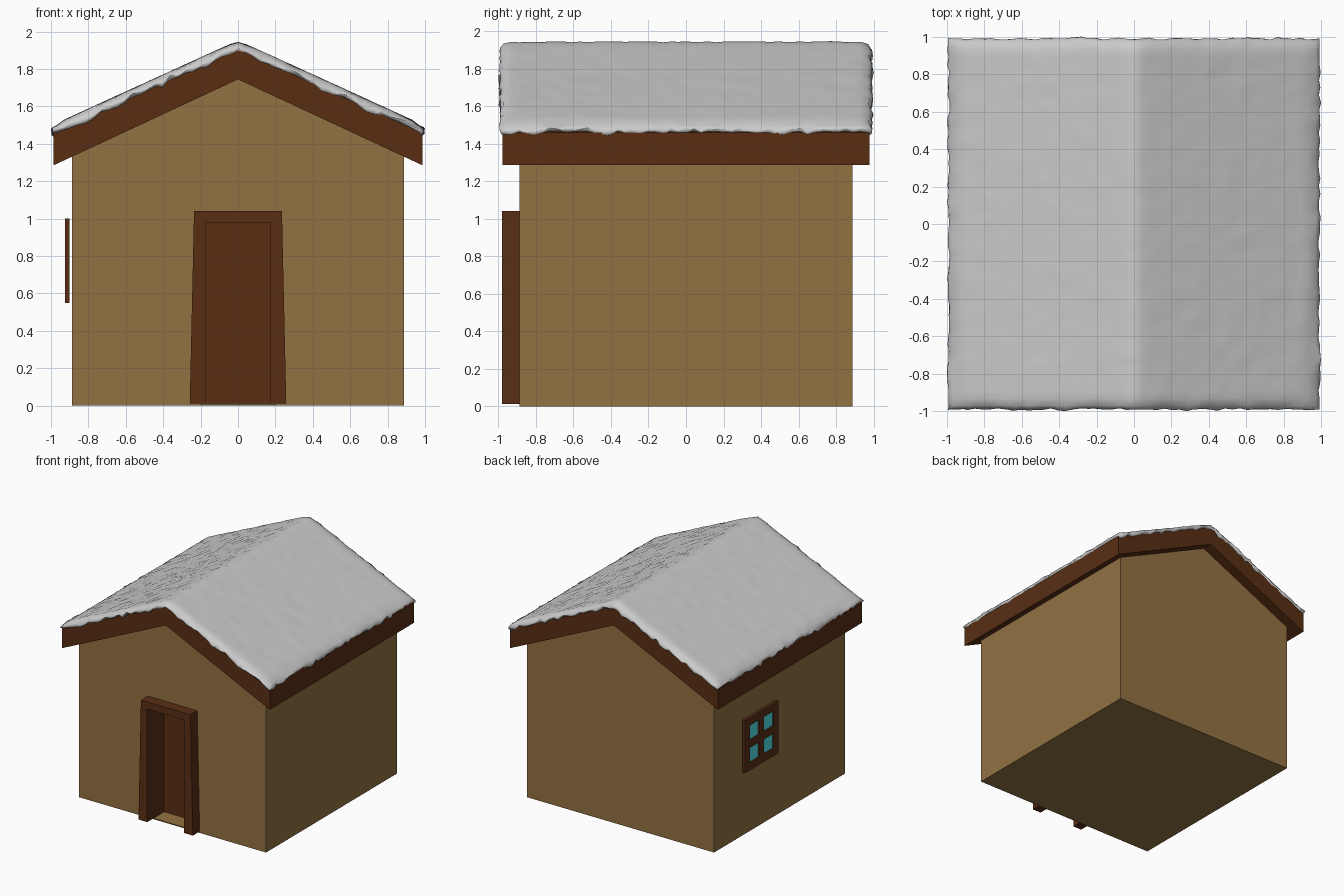
import bpy, bmesh, random
from math import sqrt

if "Cube" in bpy.data.objects:
    bpy.data.objects.remove(bpy.data.objects["Cube"])

random.seed(4)


def material(name, rgb):
    m = bpy.data.materials.new(name)
    m.diffuse_color = (*rgb, 1)
    m.use_nodes = True
    m.node_tree.nodes["Principled BSDF"].inputs["Base Color"].default_value = m.diffuse_color
    return m


WALL = material("tan_wall", (0.29, 0.17, 0.055))
WOOD = material("dark_wood", (0.10, 0.027, 0.007))
GLASS = material("teal_glass", (0.08, 0.75, 0.8))


def finish(name, bm, mat=None):
    bmesh.ops.recalc_face_normals(bm, faces=bm.faces)
    me = bpy.data.meshes.new(name)
    bm.to_mesh(me)
    bm.free()
    ob = bpy.data.objects.new(name, me)
    bpy.context.collection.objects.link(ob)
    if mat:
        me.materials.append(mat)
    return ob


def extrude_profile(name, pts, y0, y1, mat=None):
    """Extrude a closed XZ outline from y0 to y1."""
    bm = bmesh.new()
    face = bm.faces.new([bm.verts.new((x, y0, z)) for x, z in pts])
    out = bmesh.ops.extrude_face_region(bm, geom=[face])
    for v in out["geom"]:
        if isinstance(v, bmesh.types.BMVert):
            v.co.y = y1
    return finish(name, bm, mat)


def box(name, x, y, z, mat=None):
    return extrude_profile(name, [(x[0], z[0]), (x[1], z[0]), (x[1], z[1]), (x[0], z[1])], *y, mat)


# Gabled house body with a doorway recess
walls = extrude_profile("walls", [(-0.888, 0), (0.888, 0), (0.888, 1.34), (0, 1.76), (-0.888, 1.34)],
                        -0.888, 0.888, WALL)
cutter = box("doorway_cutter", (-0.2, 0.2), (-1.0, -0.71), (0.01, 1.0))
cutter.hide_render = True
cutter.hide_viewport = False
mod = walls.modifiers.new("doorway", "BOOLEAN")
mod.operation = "DIFFERENCE"
mod.object = cutter
bpy.context.view_layer.objects.active = walls
bpy.ops.object.modifier_apply(modifier=mod.name)
bpy.data.objects.remove(cutter)

# Pitched roof slab
extrude_profile("roof", [(-0.987, 1.285), (0, 1.745), (0.987, 1.285), (0.987, 1.458),
                         (0, 1.905), (-0.987, 1.458)], -0.978, 0.978, WOOD)

# Tapered door frame and recessed door
extrude_profile("door_frame", [(-0.258, 0.012), (-0.175, 0.012), (-0.175, 0.98), (0.175, 0.98),
                               (0.175, 0.012), (0.258, 0.012), (0.235, 1.042), (-0.235, 1.042)],
                -0.98, -0.73, WOOD)
box("door", (-0.19, 0.19), (-0.75, -0.715), (0.012, 0.99), WOOD)

# Four-pane window on the left wall
YC, ZC, H = 0.295, 0.775, 0.225
BAR = 0.065
for i, s in enumerate((-1, 0, 1)):
    c = s * (H - BAR / 2)
    box(f"window_upright_{i}", (-0.926, -0.902), (YC + c - BAR / 2, YC + c + BAR / 2),
        (ZC - H, ZC + H), WOOD)
    for j, t in enumerate((-1, 1)):
        m = t * (H / 2 - BAR / 4)
        w = H / 2 - BAR * 0.75
        box(f"window_crossbar_{i}_{j}", (-0.926, -0.902), (YC + m - w, YC + m + w),
            (ZC + c - BAR / 2, ZC + c + BAR / 2), WOOD)
box("window_glass", (-0.914, -0.906), (YC - H + 0.02, YC + H - 0.02),
    (ZC - H + 0.02, ZC + H - 0.02), GLASS)

# Lumpy snow blanket with a ragged drooping rim
bm = bmesh.new()
bmesh.ops.create_grid(bm, x_segments=48, y_segments=48, size=0.972)
for v in bm.verts:
    rim = max(abs(v.co.x), abs(v.co.y)) > 0.96
    v.co.z = 1.952 - 0.457 * sqrt(v.co.x ** 2 + 0.0004) + random.uniform(-0.003, 0.003)
    v.co.z -= 0.012 if rim else 0


def extend_rim(reach, drop, spread):
    edges = [e for e in bm.edges if e.is_boundary]
    out = bmesh.ops.extrude_edge_only(bm, edges=edges)
    for v in [g for g in out["geom"] if isinstance(g, bmesh.types.BMVert)]:
        r = reach + random.uniform(-spread, spread) * 0.5
        for a in (0, 1):
            if abs(v.co[a]) > 0.94:
                v.co[a] += r if v.co[a] > 0 else -r
        v.co.z -= drop + random.uniform(-spread, spread)


extend_rim(0.019, 0.02, 0.012)
extend_rim(0.0, 0.012, 0.012)
extend_rim(-0.04, 0.02, 0.008)
for v in bm.verts:
    v.co.x = max(-1, min(1, v.co.x))
snow = finish("snow", bm)
for p in snow.data.polygons:
    p.use_smooth = True
